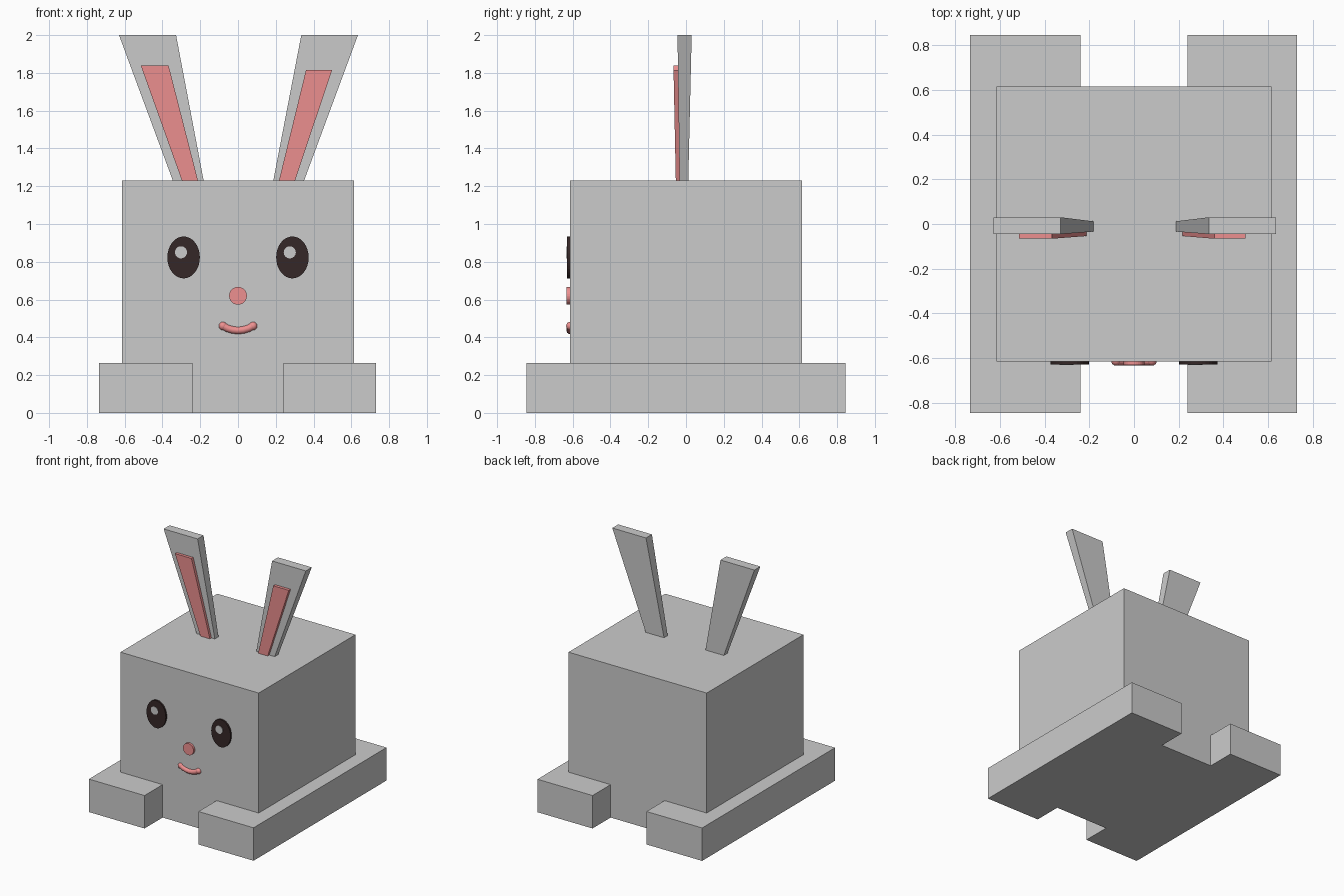
import bpy, bmesh, math
from mathutils import Matrix

if "Cube" in bpy.data.objects:
    bpy.data.objects.remove(bpy.data.objects["Cube"])


def material(name, rgb):
    m = bpy.data.materials.new(name)
    m.diffuse_color = (*rgb, 1)
    m.use_nodes = True
    m.node_tree.nodes["Principled BSDF"].inputs["Base Color"].default_value = m.diffuse_color
    return m


pink = material("pink", (0.85, 0.28, 0.28))
dark = material("dark", (0.035, 0.02, 0.02))


def finish(name, bm, mat=None):
    bmesh.ops.recalc_face_normals(bm, faces=bm.faces[:])
    mesh = bpy.data.meshes.new(name)
    bm.to_mesh(mesh)
    bm.free()
    obj = bpy.data.objects.new(name, mesh)
    bpy.context.collection.objects.link(obj)
    if mat:
        mesh.materials.append(mat)
    return obj


def taper(name, low, high, mat=None):
    """Block between two level rectangles, each (x0, x1, y0, y1, z)."""
    bm = bmesh.new()
    rings = []
    for x0, x1, y0, y1, z in (low, high):
        rings.append([bm.verts.new((x, y, z))
                      for x, y in ((x0, y0), (x1, y0), (x1, y1), (x0, y1))])
    a, b = rings
    bm.faces.new(a)
    bm.faces.new(b)
    for i in range(4):
        j = (i + 1) % 4
        bm.faces.new((a[i], a[j], b[j], b[i]))
    return finish(name, bm, mat)


def disc(name, x, z, rx, rz, front, mat=None):
    """Flat oval button on the face, reaching forward to y = front."""
    back = -0.605
    bm = bmesh.new()
    bmesh.ops.create_cone(bm, cap_ends=True, segments=32,
                          radius1=1, radius2=1, depth=1)
    bm.transform(Matrix.Translation((x, (front + back) / 2, z))
                 @ Matrix.Diagonal((rx, back - front, rz, 1))
                 @ Matrix.Rotation(math.pi / 2, 4, 'X'))
    return finish(name, bm, mat)


# Body
B = 0.615
taper("body", (-B, B, -B, B, 0), (-B, B, -B, B, 1.23))

# Long feet on both sides
for side, x0, x1 in (("left", -0.735, -0.24), ("right", 0.24, 0.73)):
    taper(side + "_foot", (x0, x1, -0.845, 0.845, 0), (x0, x1, -0.845, 0.845, 0.265))

# Ears flaring upward, with pink inner panels
taper("left_ear", (-0.345, -0.182, -0.034, 0.012, 1.23), (-0.63, -0.328, -0.045, 0.03, 2))
taper("right_ear", (0.187, 0.35, -0.034, 0.012, 1.23), (0.335, 0.635, -0.045, 0.03, 2))
taper("left_inner_ear", (-0.297, -0.212, -0.054, -0.03, 1.23),
      (-0.515, -0.368, -0.066, -0.04, 1.84), pink)
taper("right_inner_ear", (0.217, 0.302, -0.054, -0.03, 1.23),
      (0.36, 0.498, -0.066, -0.04, 1.815), pink)

# Eyes with highlights
for side, s in (("left", -1), ("right", 1)):
    disc(side + "_eye", s * 0.288, 0.823, 0.086, 0.111, -0.629, dark)
    disc(side + "_eye_highlight", s * 0.288 - 0.014, 0.85, 0.032, 0.032, -0.632)

# Nose
disc("nose", 0, 0.62, 0.047, 0.047, -0.632, pink)

# Smiling mouth: round tube with domed ends
path = [(-0.08, 0.46), (-0.055, 0.447), (-0.028, 0.439), (0, 0.436),
        (0.028, 0.439), (0.055, 0.447), (0.08, 0.46)]
curve = bpy.data.curves.new("mouth", 'CURVE')
curve.dimensions = '3D'
curve.bevel_depth = 0.02
curve.bevel_resolution = 3
curve.use_fill_caps = True
spline = curve.splines.new('POLY')
spline.points.add(len(path) - 1)
for p, (x, z) in zip(spline.points, path):
    p.co = (x, -0.613, z, 1)
curve.materials.append(pink)
mouth = bpy.data.objects.new("mouth", curve)
bpy.context.collection.objects.link(mouth)
for side, (x, z) in (("left", path[0]), ("right", path[-1])):
    bm = bmesh.new()
    bmesh.ops.create_uvsphere(bm, u_segments=16, v_segments=10, radius=0.0225,
                              matrix=Matrix.Translation((x, -0.612, z)))
    for f in bm.faces:
        f.smooth = True
    finish(side + "_mouth_corner", bm, pink)
